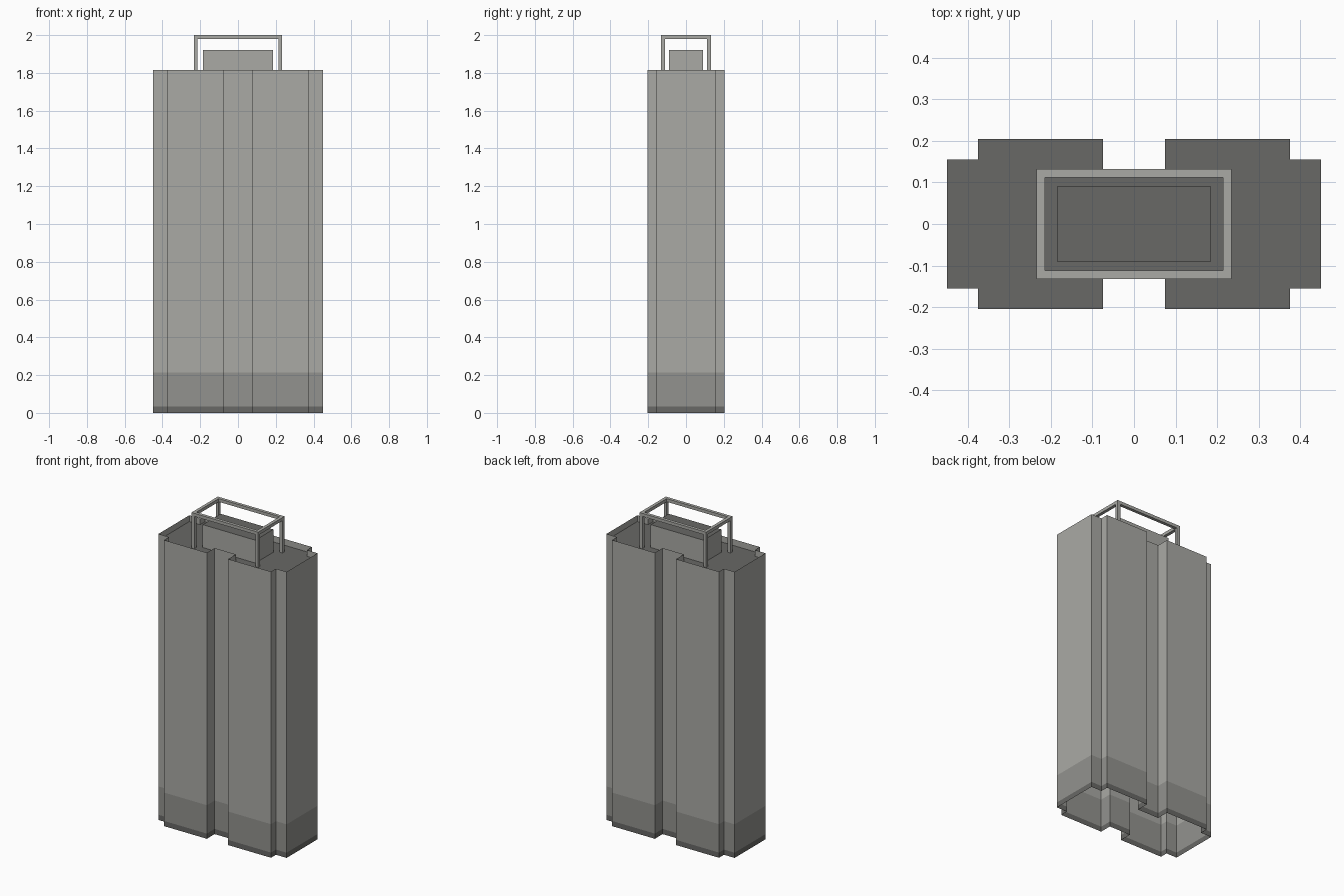
import bpy, bmesh

if "Cube" in bpy.data.objects:
    bpy.data.objects.remove(bpy.data.objects["Cube"])

def material(name, v):
    m = bpy.data.materials.new(name)
    m.diffuse_color = (v, v, v * 0.94, 1)
    m.use_nodes = True
    m.node_tree.nodes["Principled BSDF"].inputs["Base Color"].default_value = m.diffuse_color
    return m

LIGHT, MID, DARK = material("light_grey", 0.40), material("mid_grey", 0.29), material("dark_grey", 0.14)

def finish(name, bm, mats):
    me = bpy.data.meshes.new(name)
    bm.to_mesh(me)
    bm.free()
    for m in mats:
        me.materials.append(m)
    ob = bpy.data.objects.new(name, me)
    bpy.context.collection.objects.link(ob)
    return ob

def add_box(bm, x0, x1, y0, y1, z0, z1):
    ret = bmesh.ops.create_cube(bm, size=1)
    for v in ret["verts"]:
        v.co = ((x0 + x1) / 2 + v.co.x * (x1 - x0),
                (y0 + y1) / 2 + v.co.y * (y1 - y0),
                (z0 + z1) / 2 + v.co.z * (z1 - z0))

# Footprint: one quarter mirrored to all four, counter-clockwise
quarter = [(0.45, 0.155), (0.375, 0.155), (0.375, 0.205), (0.075, 0.205), (0.075, 0.127)]
half = quarter + [(-x, y) for x, y in reversed(quarter)]
outline = half + [(-x, -y) for x, y in half]

def wall_band(name, z0, z1, mat):
    bm = bmesh.new()
    lo = [bm.verts.new((x, y, z0)) for x, y in outline]
    hi = [bm.verts.new((x, y, z1)) for x, y in outline]
    n = len(outline)
    for i in range(n):
        j = (i + 1) % n
        bm.faces.new((lo[i], lo[j], hi[j], hi[i]))
    finish(name, bm, [mat])

# Open wall shell in three bands
wall_band("plinth", 0, 0.033, DARK)
wall_band("lower_walls", 0.033, 0.213, MID)
wall_band("tower_walls", 0.213, 1.815, LIGHT)

# Roof recessed behind the parapet
ROOF = 1.775
bm = bmesh.new()
bm.faces.new([bm.verts.new((x, y, ROOF)) for x, y in outline])
finish("roof", bm, [DARK])

# Rooftop plant room with dark top
bm = bmesh.new()
add_box(bm, -0.185, 0.185, -0.09, 0.09, ROOF, 1.92)
bm.normal_update()
for f in bm.faces:
    f.material_index = 1 if f.normal.z > 0.5 else 0
finish("plant_room", bm, [LIGHT, DARK])

# Rooftop frame: four posts and a rectangular rail
X, Y, T = 0.234, 0.132, 0.02
bm = bmesh.new()
for s in (-1, 1):
    for t in (-1, 1):
        cx, cy = s * (X - T / 2), t * (Y - T / 2)
        add_box(bm, cx - T / 2, cx + T / 2, cy - T / 2, cy + T / 2, ROOF, 2.0 - T)
    cy, cx = s * (Y - T / 2), s * (X - T / 2)
    add_box(bm, -X, X, cy - T / 2, cy + T / 2, 2.0 - T, 2.0)
    add_box(bm, cx - T / 2, cx + T / 2, -Y + T, Y - T, 2.0 - T, 2.0)
finish("roof_frame", bm, [LIGHT])
